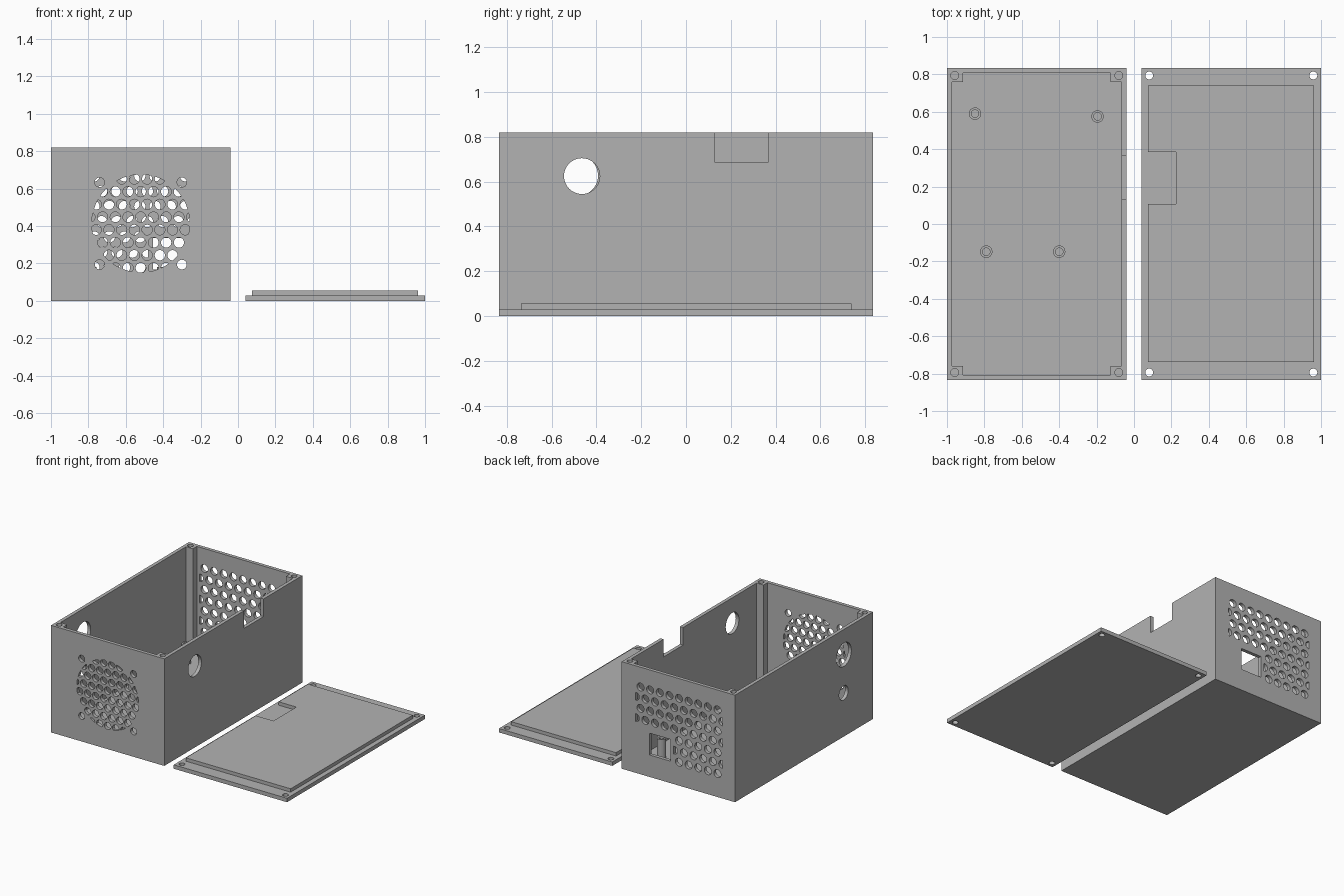
import bpy, bmesh, math

cube = bpy.data.objects.get("Cube")
if cube:
    bpy.data.objects.remove(cube, do_unlink=True)

grey = bpy.data.materials.new("plain grey plastic")
grey.use_nodes = True
grey.diffuse_color = (0.45, 0.45, 0.45, 1)
grey.node_tree.nodes["Principled BSDF"].inputs["Base Color"].default_value = (0.45, 0.45, 0.45, 1)


def rect(x0, x1, y0, y1):
    return [(x0, y0), (x1, y0), (x1, y1), (x0, y1)]


def circle(cx, cy, r, n=24):
    return [(cx + r * math.cos(math.tau * i / n), cy + r * math.sin(math.tau * i / n))
            for i in range(n)]


def clip(poly, region):
    """Part of a convex outline inside a convex counter-clockwise region."""
    for (ax, ay), (bx, by) in zip(region, region[1:] + region[:1]):
        def side(p):
            return (bx - ax) * (p[1] - ay) - (by - ay) * (p[0] - ax)
        kept = []
        for p, q in zip(poly, poly[1:] + poly[:1]):
            sp, sq = side(p), side(q)
            if sp >= 0:
                kept.append(p)
            if sp * sq < 0:
                t = sp / (sp - sq)
                kept.append((p[0] + t * (q[0] - p[0]), p[1] + t * (q[1] - p[1])))
        poly = kept
        if len(poly) < 3:
            return []
    return poly


def area(poly):
    return sum(p[0] * q[1] - q[0] * p[1] for p, q in zip(poly, poly[1:] + poly[:1])) / 2


def solid(name, prisms):
    """One object from prisms given as (outline, axis, start, end)."""
    bm = bmesh.new()
    for outline, axis, start, end in prisms:
        def place(p, d):
            return {"x": (d, p[0], p[1]), "y": (p[0], d, p[1]), "z": (p[0], p[1], d)}[axis]
        low = [bm.verts.new(place(p, start)) for p in outline]
        high = [bm.verts.new(place(p, end)) for p in outline]
        bm.faces.new(low)
        bm.faces.new(high)
        for i in range(len(low)):
            j = (i + 1) % len(low)
            bm.faces.new((low[i], low[j], high[j], high[i]))
    bmesh.ops.recalc_face_normals(bm, faces=bm.faces)
    mesh = bpy.data.meshes.new(name)
    bm.to_mesh(mesh)
    bm.free()
    mesh.materials.append(grey)
    obj = bpy.data.objects.new(name, mesh)
    bpy.context.collection.objects.link(obj)
    return obj


def cut(obj, prisms):
    cutter = solid("cutter", prisms)
    cutter.hide_render = True
    mod = obj.modifiers.new("cut", "BOOLEAN")
    mod.operation = "DIFFERENCE"
    mod.solver = "EXACT"
    mod.object = cutter
    graph = bpy.context.evaluated_depsgraph_get()
    mesh = bpy.data.meshes.new_from_object(obj.evaluated_get(graph))
    obj.modifiers.clear()
    obj.data = mesh
    bpy.data.objects.remove(cutter, do_unlink=True)


def grille(cx, z_top, pitch, rows, radius, region_for):
    """Staggered round holes, trimmed to the region of each row."""
    holes = []
    for row in range(rows):
        z = z_top - row * pitch
        shift = (row % 2) * pitch / 2
        for col in range(-6, 7):
            hole = clip(circle(cx + shift + col * pitch, z, radius), region_for(row))
            if hole and area(hole) > 0.0001:
                holes.append(hole)
    return holes


# Case extents and wall thickness
L, R, D, H, T = -1.0, -0.04, 0.835, 0.82, 0.027
MID = (L + R) / 2
FLOOR = 0.03
INSET = 0.041

# Case: the cavity outline leaves a square post in every corner
px, py = 0.085, 0.075
quarter = [(0.48 - T, 0), (0.48 - T, D - py), (0.48 - px, D - py), (0.48 - px, D - T)]
upper = quarter[1:] + [(-x, y) for x, y in reversed(quarter[1:])]
cavity = [(MID + x, y) for x, y in upper + [(-x, -y) for x, y in upper]]
case = solid("case", [(rect(L, R, -D, D), "z", 0, H)])
cut(case, [(cavity, "z", FLOOR, H + 0.1)])

# Screw holes in the corner posts
corners = [(sx * (0.48 - INSET), sy * (D - INSET)) for sx in (-1, 1) for sy in (-1, 1)]
cut(case, [(circle(MID + x, y, 0.021), "z", H - 0.25, H + 0.1) for x, y in corners])

# Front fan grille with four mounting holes
fan_z, fan_pitch = 0.414, 0.068
fan_disc = circle(MID, fan_z, 0.262, 48)
fan = grille(MID, fan_z + 3.5 * fan_pitch + 0.0, fan_pitch, 8, 0.0275,
             lambda row: fan_disc)
# the staggered rows are the even ones, so mirror the pattern top to bottom
fan = [[(x, 2 * fan_z - z) for x, z in reversed(hole)] for hole in fan]
fan += [circle(MID + sx * 0.22, fan_z + sz * 0.22, 0.026) for sx in (-1, 1) for sz in (-1, 1)]
cut(case, [(hole, "y", -D - 0.1, -D + T + 0.01) for hole in fan])

# Back vent grille, with its lower corner kept free for the socket opening
vent_x = -0.525
wide = rect(vent_x - 0.368, vent_x + 0.368, 0, H)
narrow = rect(vent_x - 0.368, -0.48, 0, H)
vent = grille(vent_x, 0.668, 0.0815, 7, 0.03, lambda row: wide if row < 4 else narrow)
vent.append(rect(-0.454, -0.275, 0.168, 0.335))
cut(case, [(hole, "y", D - T - 0.01, D + 0.1) for hole in vent])

# Side wall openings: cable holes and the notch in the rim
cut(case, [
    (circle(-0.465, 0.625, 0.08, 40), "x", R - T - 0.01, R + 0.02),
    (rect(0.13, 0.366, 0.685, H + 0.1), "x", R - T - 0.01, R + 0.02),
    (circle(-0.483, 0.627, 0.09, 40), "x", L - 0.1, L + T + 0.01),
    (circle(-0.48, 0.335, 0.055, 32), "x", L - 0.1, L + T + 0.01),
])

# Board standoffs with pilot holes
for i, (x, y) in enumerate([(-0.85, 0.59), (-0.195, 0.575), (-0.79, -0.148), (-0.4, -0.148)]):
    post = solid("standoff_%d" % (i + 1), [(circle(x, y, 0.033), "z", FLOOR - 0.005, 0.18)])
    cut(post, [(circle(x, y, 0.02), "z", FLOOR + 0.01, 0.3)])

# Lid lying beside the case, with through holes
lid = solid("lid", [(rect(-R, -L, -D, D), "z", 0, 0.03)])
cut(lid, [(circle(-MID + x, y, 0.021), "z", -0.1, 0.1) for x, y in corners])

# Raised lip on the lid, notched on the side next to the case
lip = [(0.075, -0.738), (0.963, -0.738), (0.963, 0.74), (0.075, 0.74),
       (0.075, 0.385), (0.225, 0.385), (0.225, 0.108), (0.075, 0.108)]
solid("lid_lip", [(lip, "z", 0.03, 0.056)])
